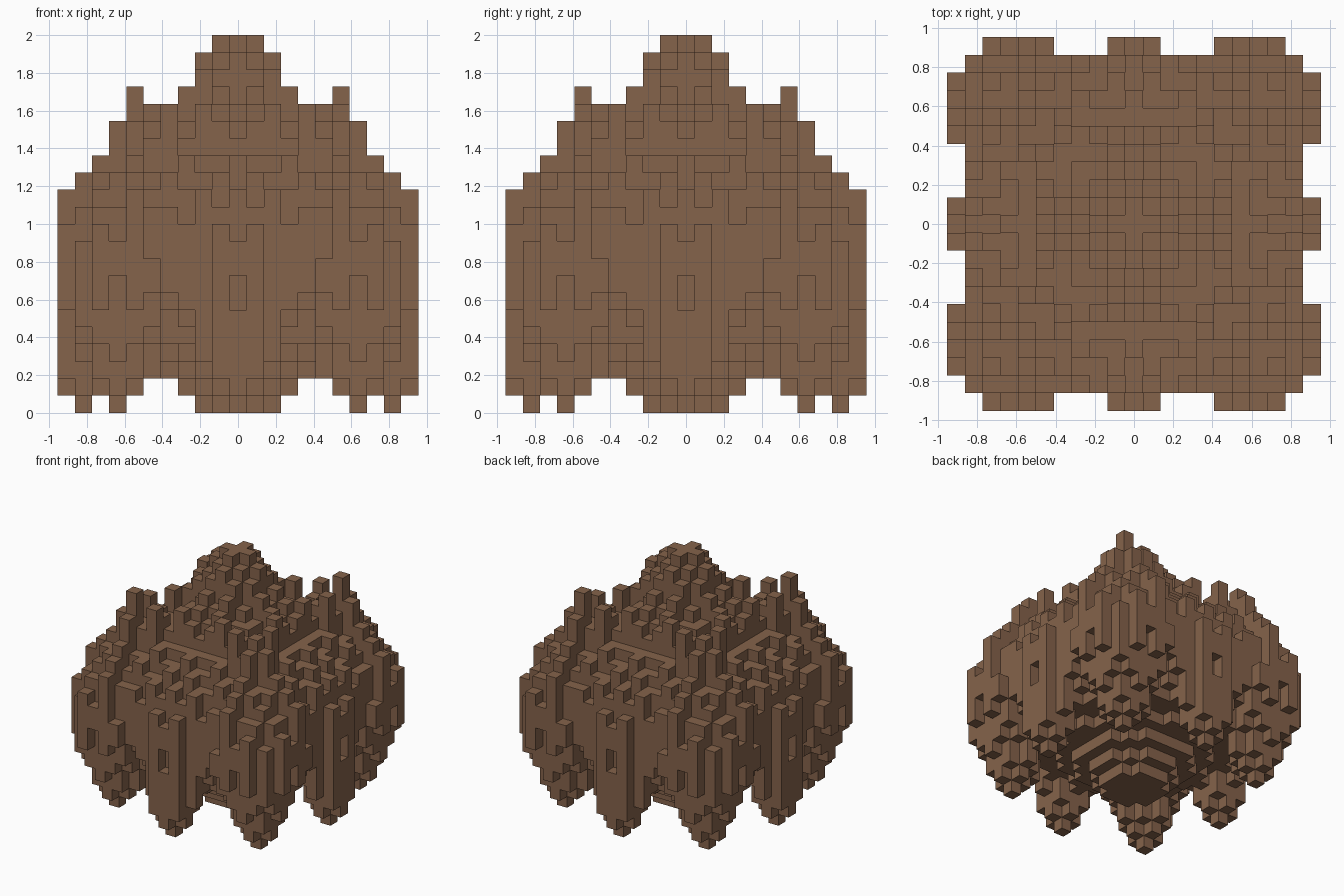
import bpy, bmesh
from math import hypot
from mathutils import Vector

if "Cube" in bpy.data.objects:
    bpy.data.objects.remove(bpy.data.objects["Cube"], do_unlink=True)

UNIT = 2 / 22      # edge of one block
HALF = 10          # blocks from the middle to the outer wall

brown = bpy.data.materials.new("earth brown")
brown.use_nodes = True
brown.diffuse_color = (0.235, 0.125, 0.07, 1)
brown.node_tree.nodes["Principled BSDF"].inputs["Base Color"].default_value = brown.diffuse_color

# Stepped roof: height in blocks for each square ring out from the peak
RINGS = [22, 21, 20, 17, 16, 16, 15, 14, 13, 12, 11]
# Blocks that stand above or below their ring: peak, shoulders, corner spires, outer wall
ODD_BLOCKS = {(1, 0): 22, (2, 0): 21, (2, 2): 18, (3, 0): 18, (3, 1): 19, (4, 0): 17, (4, 1): 18,
              (5, 2): 18, (6, 4): 18, (6, 5): 16, (7, 6): 17,
              (9, 0): 13, (9, 2): 13, (9, 3): 11, (9, 9): 10,
              (10, 0): 10, (10, 1): 11, (10, 5): 9, (10, 7): 10, (10, 8): 11}


def roof(a, b, tall_corner):
    if a == b == 6:
        return 19 if tall_corner else 18         # corner spire
    if (a, b) in ODD_BLOCKS:
        return ODD_BLOCKS[a, b]
    if a > 7 and b == 6:
        return RINGS[a] + 2                      # crest running out from the spire
    stud = a > 4 and a * (b + 1) % 3 == 1        # scattered single-block studs
    return RINGS[a] + stud


# Underside: central inverted cone, pointed corner legs and side legs
def taper(distance):
    return round(distance ** 1.6)


def underside(a, b):
    if (a, b) == (7, 5):
        return 2
    r = hypot(a, b)
    cone = sum(r > s for s in (2.3, 3.2, 4.6, 6.3, 8.1, 8.8, 9.4))
    return min(cone, taper(hypot(a - 7, b - 7)), taper(hypot(a - 9, b)))


def is_open(a, b):
    """Notches in the outer wall."""
    return a == HALF and not (b <= 1 or 5 <= b <= 8)


def part_name(i, j, a, b):
    if b >= 5:
        side = "left" if i > 0 else "right"
        return ("front_" if j < 0 else "back_") + side + "_corner_tower"
    if a >= 8 and b <= 2:
        if abs(j) > abs(i):
            return "front_buttress" if j < 0 else "back_buttress"
        return "left_buttress" if i > 0 else "right_buttress"
    return "central_mound"


# Fill the block grid, leaving small windows in the outer wall
blocks = {}
for i in range(-HALF, HALF + 1):
    for j in range(-HALF, HALF + 1):
        a, b = max(abs(i), abs(j)), min(abs(i), abs(j))
        if is_open(a, b):
            continue
        for k in range(underside(a, b), roof(a, b, i * j > 0)):
            if a == HALF and b in (0, 7) and k in (6, 7):
                continue
            blocks[i, j, k] = part_name(i, j, a, b)


def add_exposed_faces(bm, cell):
    """Add only the sides of a block that touch open space."""
    centre = Vector((cell[0], cell[1], cell[2] + 0.5))
    for axis in range(3):
        for sign in (-1, 1):
            neighbour = list(cell)
            neighbour[axis] += sign
            if tuple(neighbour) in blocks:
                continue
            n, u, v = Vector(), Vector(), Vector()
            n[axis] = sign / 2
            u[(axis + 1) % 3] = 0.5
            v[(axis + 2) % 3] = sign / 2
            corners = (-u - v, u - v, u + v, v - u)
            bm.faces.new([bm.verts.new((centre + n + c) * UNIT) for c in corners])


# One object per part
for name in sorted(set(blocks.values())):
    bm = bmesh.new()
    for cell, part in blocks.items():
        if part == name:
            add_exposed_faces(bm, cell)
    bmesh.ops.remove_doubles(bm, verts=bm.verts, dist=UNIT / 100)
    mesh = bpy.data.meshes.new(name)
    bm.to_mesh(mesh)
    bm.free()
    mesh.materials.append(brown)
    bpy.context.collection.objects.link(bpy.data.objects.new(name, mesh))
